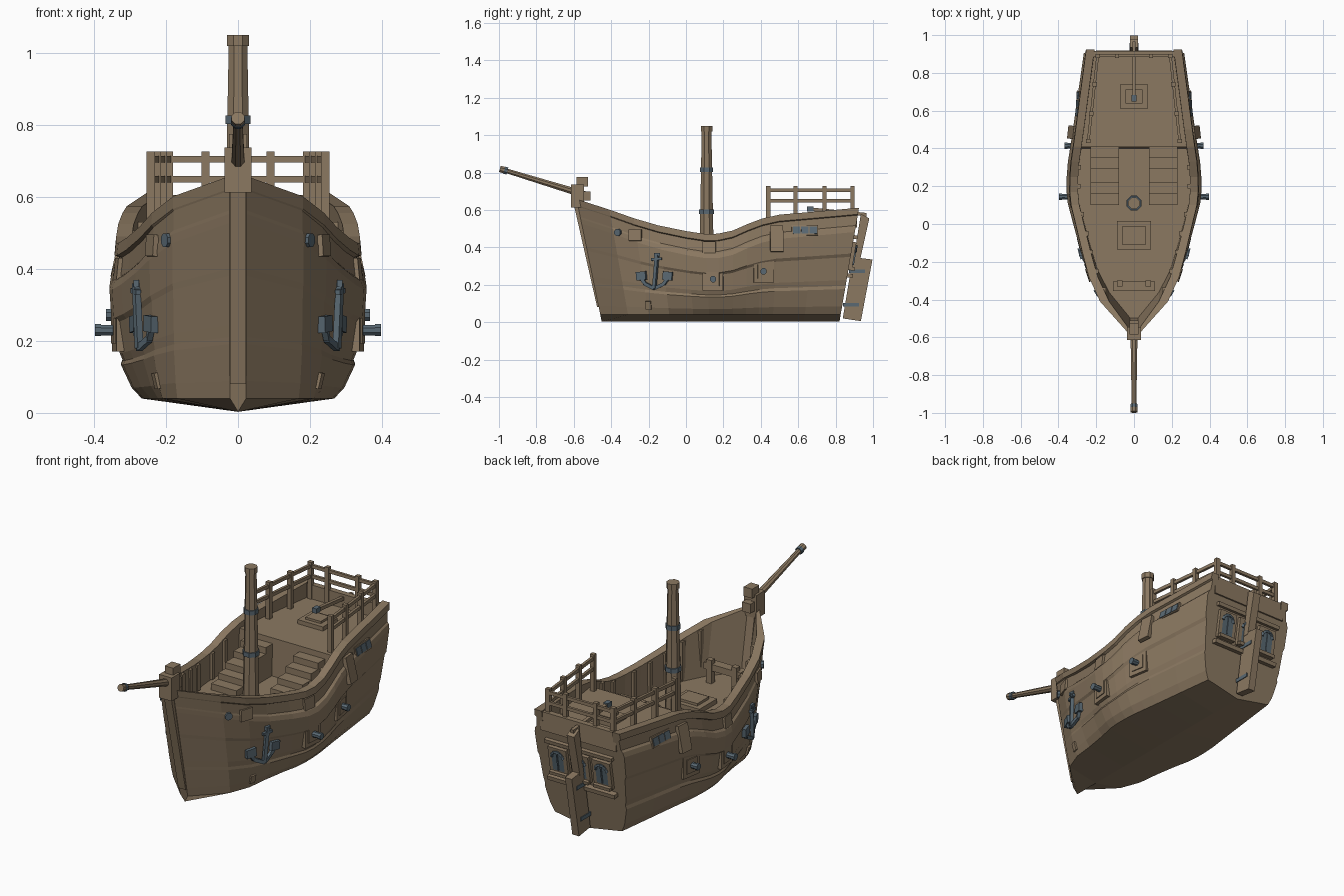
import bpy, bmesh
from math import atan, cos, sin, pi
from mathutils import Vector, Matrix

cube = bpy.data.objects.get("Cube")
if cube:
    bpy.data.objects.remove(cube)


def material(name, rgb):
    m = bpy.data.materials.new(name)
    m.use_nodes = True
    m.diffuse_color = (*rgb, 1)
    m.node_tree.nodes["Principled BSDF"].inputs["Base Color"].default_value = (*rgb, 1)
    return m


wood = material("weathered wood", (0.26, 0.19, 0.12))
iron = material("blue grey iron", (0.10, 0.14, 0.17))


def finish(name, bm, mat):
    bmesh.ops.recalc_face_normals(bm, faces=bm.faces)
    me = bpy.data.meshes.new(name)
    bm.to_mesh(me)
    bm.free()
    me.materials.append(mat)
    ob = bpy.data.objects.new(name, me)
    bpy.context.collection.objects.link(ob)
    return ob


def box(name, loc, size, mat=wood, rot=Matrix()):
    bm = bmesh.new()
    bmesh.ops.create_cube(bm, size=1, matrix=Matrix.Translation(loc) @ rot @ Matrix.Diagonal((*size, 1)))
    return finish(name, bm, mat)


def rod(name, a, b, r1, r2=None, mat=wood, sides=8):
    a, b = Vector(a), Vector(b)
    turn = (b - a).to_track_quat("Z", "Y").to_matrix().to_4x4()
    bm = bmesh.new()
    bmesh.ops.create_cone(bm, cap_ends=True, segments=sides, radius1=r1, radius2=r2 or r1, depth=(b - a).length,
                          matrix=Matrix.Translation((a + b) / 2) @ turn @ Matrix.Rotation(pi / sides, 4, "Z"))
    return finish(name, bm, mat)


def beam(name, a, b, width, height, mat=wood):
    """Square timber between two points."""
    a, b = Vector(a), Vector(b)
    rot = (b - a).to_track_quat("Y", "Z").to_matrix().to_4x4()
    return box(name, (a + b) / 2, (width, (b - a).length, height), mat, rot)


def slab(name, profile, half, mat=wood):
    """Side profile (y, z) extruded across x."""
    bm = bmesh.new()
    f = bm.faces.new([bm.verts.new((-half, y, z)) for y, z in profile])
    new = bmesh.ops.extrude_face_region(bm, geom=[f])["geom"]
    bmesh.ops.translate(bm, vec=(2 * half, 0, 0), verts=[v for v in new if isinstance(v, bmesh.types.BMVert)])
    return finish(name, bm, mat)


# Hull shape: stations along the top edge as (y, half width, sheer height)
STATIONS = [(-.585, .024, .658), (-.41, .182, .602), (-.28, .244, .556), (-.15, .282, .518),
            (0, .32, .487), (.1, .345, .472), (.17, .352, .473), (.25, .351, .49), (.33, .345, .525),
            (.41, .333, .555), (.5, .32, .575), (.7, .293, .592), (.925, .262, .612)]
LOWER = [(0, .76), (.1, .84), (.31, .925), (.35, .91), (.42, .935), (.7, .97), (.74, 1), (1, 1.015)]
UPPER = [(.105, .99), (.095, .955), (.04, .935), (.035, .975), (0, .965)]
MAIN, QUARTER, STEP_Y, CHINE = .33, .53, .41, .04


def interp(table, x):
    for (x0, *a), (x1, *b) in zip(table, table[1:]):
        if x <= x1:
            break
    t = max(0, min(1, (x - x0) / (x1 - x0)))
    return [p + (q - p) * t for p, q in zip(a, b)]


def outline(y):
    """Half section (x, z) at a station; the bow sections are fuller below."""
    w, sheer = interp(STATIONS, y)
    bow = .7 * max(0, min(1, (-.1 - y) / .3))
    levels = [(f, CHINE + u * (sheer - .13 - CHINE)) for u, f in LOWER] + [(f, sheer - d) for d, f in UPPER]
    return [(w * (f + (1 - f) * bow), z) for f, z in levels]


def raked(y, z, sheer):
    foot = .042 + .841 * y
    return foot + (y - foot) * z / sheer


def hull_x(y, z):
    k = z / interp(STATIONS, y)[1]
    top_y = (y - (1 - k) * .042) / (k + (1 - k) * .841)
    return interp([(h, x) for x, h in outline(top_y)], z)[0]


bm = bmesh.new()
rings = []
for y, w, s in STATIONS:
    for deck in ([MAIN, QUARTER] if y == STEP_Y else [MAIN if y < STEP_Y else QUARTER]):
        inner = max(.97 * w - .045, .004)
        half = outline(y) + [(inner, s), (inner, deck)]
        pts = [(0, .003)] + half + [(-x, z) for x, z in reversed(half)]
        rings.append([bm.verts.new((x, raked(y, z, s), z)) for x, z in pts])
n = len(rings[0])
for a, b in zip(rings, rings[1:]):
    for i in range(n):
        quad = [a[i], a[(i + 1) % n], b[(i + 1) % n], b[i]]
        if any((p.co - q.co).length > 1e-6 for p, q in zip(quad[:2], quad[3:1:-1])):
            bm.faces.new(quad)
bm.faces.new(rings[0])
bm.faces.new(rings[-1])
bmesh.ops.remove_doubles(bm, verts=bm.verts, dist=1e-6)
bmesh.ops.triangulate(bm, faces=[f for f in bm.faces if len(f.verts) > 4])
finish("hull", bm, wood)

# Stem post and bow head
slab("stem_post", [(-.455, .08), (-.475, .08), (-.6, .63), (-.55, .63)], .022)
box("bow_head", (0, -.58, .675), (.075, .07, .125))
box("bow_head_cap", (0, -.555, .75), (.05, .06, .05))
box("bow_knee", (0, -.53, .675), (.05, .04, .05))
rod("bowsprit", (0, -.52, .675), (0, -.985, .817), .021, .013)
rod("bowsprit_ring", (0, -.955, .808), (0, -.972, .813), .021, mat=iron)
rod("bowsprit_tip", (0, -.972, .813), (0, -.995, .82), .019)

# Mast
rod("mast", (0, .11, MAIN), (0, .11, 1.02), .042, .028)
rod("mast_cap", (0, .11, 1.02), (0, .11, 1.05), .033)
for z, r in ((.59, .043), (.815, .038)):
    rod("mast_band", (0, .11, z - .012), (0, .11, z + .012), r, mat=iron)

# Deck furniture: hatches, bitts and the two flights of steps
box("main_hatch", (0, -.06, MAIN + .012), (.18, .15, .025))
box("main_hatch_lid", (0, -.06, MAIN + .025), (.12, .1, .025))
box("stern_hatch", (0, .675, QUARTER + .01), (.15, .125, .025))
box("stern_hatch_lid", (0, .675, QUARTER + .022), (.09, .075, .025))
box("bitt_bar", (0, -.33, MAIN + .085), (.22, .05, .035))
for s in (1, -1):
    box("bitt_post", (s * .075, -.315, MAIN + .06), (.03, .03, .13))
    for i, y in enumerate((.1, .16, .22, .29, .35)):
        h = .034 * (i + 1)
        box("step", (s * .155, (y + .415) / 2, MAIN + h / 2), (.15, .415 - y, h))
    # Inner ribs of the bulwark
    for y in (-.35, -.25, -.15, -.05, .05, .2, .3):
        w, top = interp(STATIONS, y)
        box("inner_rib", (s * (.97 * w - .047), y, (MAIN + top) / 2), (.02, .025, top - MAIN - .01))

# Quarterdeck railing
box("stern_bulwark", (0, .9, .555), (.45, .03, .1))


def rail_x(y):
    return .242 - (y - .44) * .11


for s in (1, -1):
    for y in (.44, .585, .74, .89):
        box("rail_post", (s * rail_x(y), y, .622), (.024, .022, .21))
    box("stern_rail_post", (s * .09, .89, .632), (.022, .022, .19))
    for z in (.65, .705):
        beam("side_rail", (s * rail_x(.43), .43, z), (s * rail_x(.9), .9, z), .014, .018)
for z in (.65, .705):
    box("stern_rail", (0, .89, z), (.37, .014, .018))

# Rudder and tiller
slab("rudder_blade", [(.838, .02), (.935, .006), (.997, .335), (.893, .348)], .02)
slab("rudder_post", [(.895, .33), (.93, .33), (.98, .555), (.935, .58)], .022)
for y, z in ((.915, .272), (.882, .093)):
    box("rudder_band", (0, y, z), (.048, .085, .02), iron)
beam("tiller", (0, .66, .605), (0, .965, .575), .018, .018)
box("tiller_tip", (0, .665, .606), (.026, .035, .026), iron)

# Transom windows, laid on the raked stern
tilt = Matrix.Rotation(-atan(.105 / .612), 4, "X")


def on_stern(name, x, z, size, mat=wood, lift=0):
    return box(name, (x, .824 + .172 * z + lift, z), size, mat, tilt)


on_stern("window_sill", 0, .25, (.4, .05, .022))
on_stern("window_header", 0, .455, (.4, .03, .02))
arc = [(.034 * cos(a * pi / 6), .02 + .034 * sin(a * pi / 6)) for a in range(7)]
for x in (-.13, 0, .13):
    on_stern("window_frame", x, .355, (.108, .028, .15))
    on_stern("window_ledge", x, .288, (.1, .06, .018))
    place = Matrix.Translation((x, .824 + .172 * .355 + .016, .355)) @ tilt
    bm = bmesh.new()
    bm.faces.new([bm.verts.new(place @ Vector((px, 0, pz))) for px, pz in [(.034, -.055)] + arc + [(-.034, -.055)]])
    finish("window_pane", bm, iron)
    on_stern("window_bar", x, .355, (.007, .008, .1), iron, .017)
    for a, b in zip(arc, arc[1:]):
        beam("window_arch", *[place @ Vector((px, 0, pz)) for px, pz in (a, b)], .012, .012, iron)


# Details fixed on both sides of the hull
def on_side(name, y, z, size, mat=wood, out=0, roll=True):
    dy = (hull_x(y + .04, z) - hull_x(y - .04, z)) / .08
    dz = (hull_x(y, z + .04) - hull_x(y, z - .04)) / .08 if roll else 0
    for s in (1, -1):
        rot = Matrix.Rotation(-s * atan(dy), 4, "Z") @ Matrix.Rotation(s * atan(dz), 4, "Y")
        box(name, (s * (hull_x(y, z) + out), y, z), size, mat, rot)


for y, z, reach in ((.145, .23, .397), (.415, .272, .367)):
    on_side("gun_port", y, z, (.03, .11, .12), out=-.006, roll=False)
    on_side("gun_port_panel", y, z, (.04, .07, .075), out=-.006, roll=False)
    for s in (1, -1):
        rod("cannon", (s * .27, y, z), (s * reach, y, z), .018, .015, iron)
        rod("cannon_muzzle", (s * (reach - .016), y, z), (s * reach, y, z), .018, mat=iron)
on_side("side_window_frame", .635, .49, (.02, .14, .055))
for y in (.59, .635, .68):
    on_side("side_window", y, .49, (.026, .039, .04), iron)
for y, z, h in ((.485, .445, .14), (.125, .4, .06), (-.27, .465, .06)):
    on_side("hull_cleat", y, z, (.022, .07, h))
on_side("low_cleat", -.2, .09, (.016, .03, .045))

# Hawse pipes and anchors
for s in (1, -1):
    x = hull_x(-.36, .48)
    rod("hawse_pipe", (s * (x - .03), -.345, .48), (s * (x + .008), -.368, .48), .02, mat=iron)

    def at(y, z, x=None):
        return (s * (x or hull_x(y, z) + .01), y, z)
    top, foot = at(-.155, .36, .283), at(-.17, .18, .275)
    beam("anchor_shank", top, foot, .018, .018, iron)
    beam("anchor_stock", at(-.185, .335, .277), at(-.13, .34, .292), .014, .014, iron)
    box("anchor_eye", top, (.016, .03, .02), iron)
    for side in (1, -1):
        path = [foot, at(-.168 + side * .05, .205), at(-.168 + side * .085, .255)]
        for a, b in zip(path, path[1:]):
            beam("anchor_arm", a, b, .016, .018, iron)
        beam("anchor_fluke", at(-.168 + side * .045, .25), at(-.168 + side * .095, .245), .022, .045, iron)
